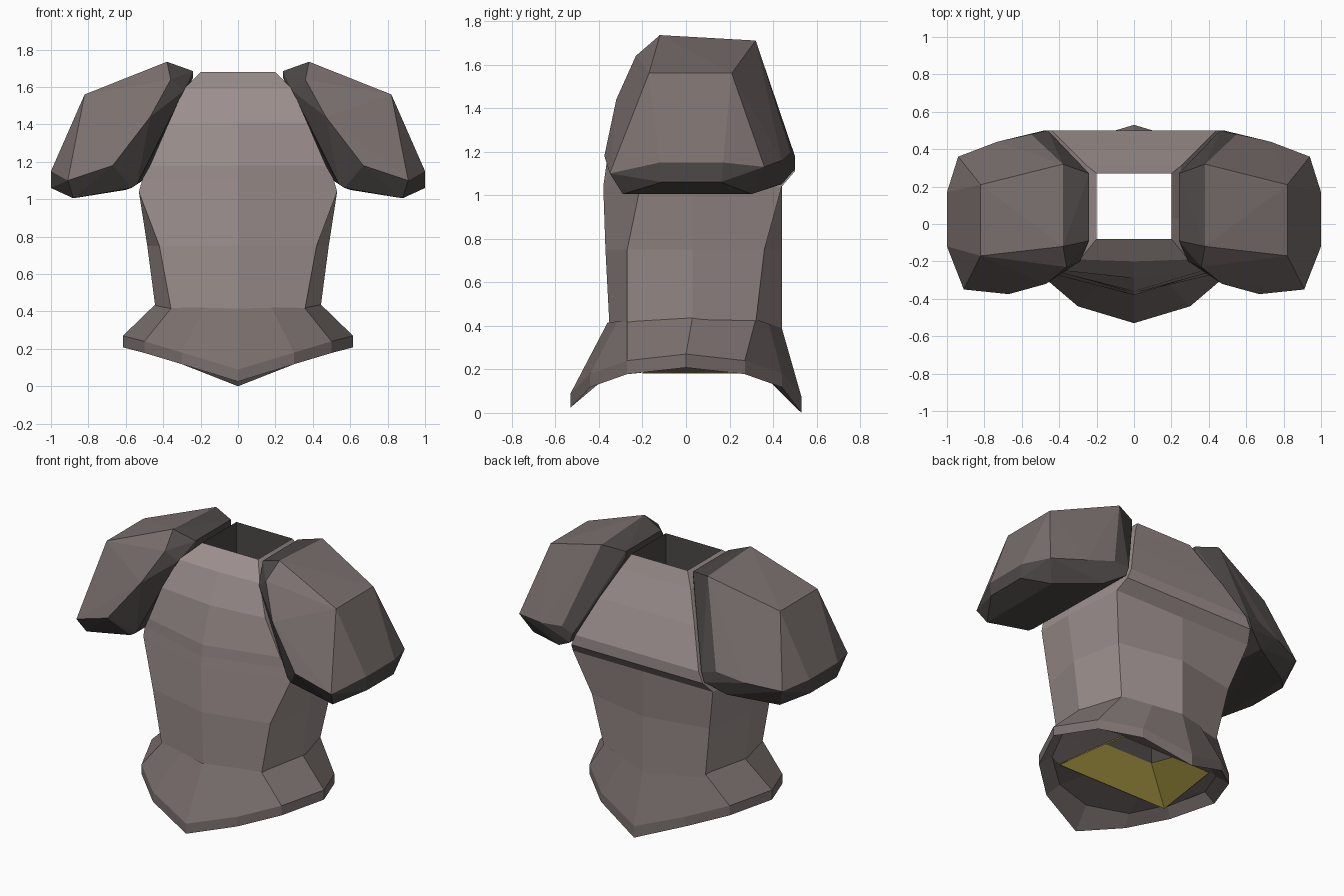
import bpy, bmesh

if "Cube" in bpy.data.objects:
    bpy.data.objects.remove(bpy.data.objects["Cube"])

CLOTH = (0.33, 0.275, 0.268, 1)
PLATE = (0.195, 0.162, 0.156, 1)
DARK = (0.075, 0.066, 0.064, 1)
OLIVE = (0.36, 0.29, 0.055, 1)


def material(name, color):
    mat = bpy.data.materials.new(name)
    mat.diffuse_color = color
    mat.use_nodes = True
    mat.node_tree.nodes["Principled BSDF"].inputs["Base Color"].default_value = mat.diffuse_color
    return mat


cloth, plate, dark, olive = (material(n, c) for n, c in (
    ("torso_grey", CLOTH), ("plate_grey", PLATE), ("trim_dark", DARK), ("lining_olive", OLIVE)))


def finish(name, bm, mats):
    bmesh.ops.recalc_face_normals(bm, faces=bm.faces)
    me = bpy.data.meshes.new(name)
    bm.to_mesh(me)
    bm.free()
    for m in mats:
        me.materials.append(m)
    ob = bpy.data.objects.new(name, me)
    bpy.context.collection.objects.link(ob)
    return ob


def full(half):
    """Mirror a half ring (front middle ... back middle) into a whole one."""
    return half + [(-x, y, z) for x, y, z in reversed(half) if x > 0.001]


def loft(name, rings, mat):
    bm = bmesh.new()
    loops = [[bm.verts.new(p) for p in ring] for ring in rings]
    for a, b in zip(loops, loops[1:]):
        n = len(a)
        for i in range(n):
            j = (i + 1) % n
            bm.faces.new((a[i], a[j], b[j], b[i]))
    return finish(name, bm, [mat])


# Torso: z, x of front corner / side / back corner,
# y of front middle / front corner / back corner / back middle
levels = [
    (0.37, .35, .435, .355, -.35, -.27, .315, .44),
    (0.75, .42, .485, .42, -.37, -.27, .36, .44),
    (1.04, .53, .53, .50, -.38, -.21, .44, .44),
    (1.11, .51, .51, .47, -.37, -.22, .50, .50),   # lip of the back plate
    (1.18, .47, .47, .44, -.36, -.24, .50, .50),
    (1.41, .37, .37, .34, -.29, -.25, .40, .40),
    (1.59, .29, .29, .25, -.20, -.19, .31, .31),
    (1.68, .20, .20, .20, -.08, -.08, .27, .27),
]
loft("torso", [full([(0, fm, z), (xf, fc, z), (xs, 0.03, z), (xb, bc, z), (0, bk, z)])
               for z, xf, xs, xb, fm, fc, bc, bk in levels], cloth)

# Flared waist skirt with a thin rim and a hollow underside
waist = [(0, -.36, .415), (.178, -.315, .42), (.355, -.27, .42), (.44, .03, .44),
         (.36, .32, .43), (.18, .38, .41), (0, .44, .39)]
rim = [(0, -.53, .09), (.30, -.44, .18), (.50, -.27, .24), (.615, 0, .27),
       (.50, .27, .24), (.30, .44, .18), (0, .53, .075)]
rim_low = [(x, y, z - 0.062) for x, y, z in rim]
rim_low[0], rim_low[-1] = (0, -.53, .025), (0, .53, 0)
hollow = [(x * .88, y * .82, max(z + .05, .16)) for x, y, z in rim_low]
under = [(0, -.2, .185), (.2, -.2, .185), (.4, -.2, .185), (.37, .03, .185),
         (.33, .29, .185), (.16, .29, .185), (0, .29, .185)]
loft("waist_skirt_outer", [full(r) for r in (waist, rim, rim_low)], plate)
loft("waist_skirt_underside", [full(r) for r in (rim_low, hollow, under)], plate)


# Neck shaft, and the lining funnel inside the skirt
def rect(x, y0, z0, y1, z1, x_back):
    return [(-x, y0, z0), (x, y0, z0), (x_back, y1, z1), (-x_back, y1, z1)]


opening = rect(.2, -.08, .36, .27, .28, .2)
loft("neck_shaft", [rect(.2, -.08, 1.68, .27, 1.68, .2), opening], dark)
loft("lining", [rect(.4, -.2, .18, .29, .18, .33), opening], olive)

# Shoulder guards: faceted convex shells with a darker trim
inner_edge = [(.54, -.27, 1.08), (.29, -.20, 1.58), (.24, -.09, 1.65), (.24, -.09, 1.685),
              (.24, .27, 1.65), (.24, .27, 1.685), (.46, .50, 1.18), (.48, .50, 1.12)]
ridge = [(.67, -.375, 1.18), (.47, -.32, 1.44), (.36, -.23, 1.64), (.38, -.12, 1.735),
         (.38, .32, 1.71), (.55, .48, 1.20)]
outer = [(.91, -.35, 1.10), (.82, -.17, 1.56), (.82, .21, 1.56), (.94, .36, 1.13),
         (.73, .44, 1.16), (1.0, -.12, 1.15), (1.0, .17, 1.15)]
bottom = [(.57, -.28, 1.06), (.88, -.29, 1.005), (1.0, -.11, 1.06), (1.0, .16, 1.06),
          (.88, .30, 1.005), (.60, .44, 1.05)]
for side, sx in (("right", 1), ("left", -1)):
    bm = bmesh.new()
    trim = set()
    for group in (inner_edge, ridge, outer, bottom):
        for x, y, z in group:
            v = bm.verts.new((sx * x, y, z))
            if group in (inner_edge, bottom):
                trim.add(v)
    bmesh.ops.convex_hull(bm, input=bm.verts)
    for f in bm.faces:
        f.material_index = int(any(v in trim for v in f.verts))
    loose = [v for v in bm.verts if not v.link_faces]
    bmesh.ops.delete(bm, geom=loose, context='VERTS')
    finish("shoulder_guard_" + side, bm, [plate, dark])
